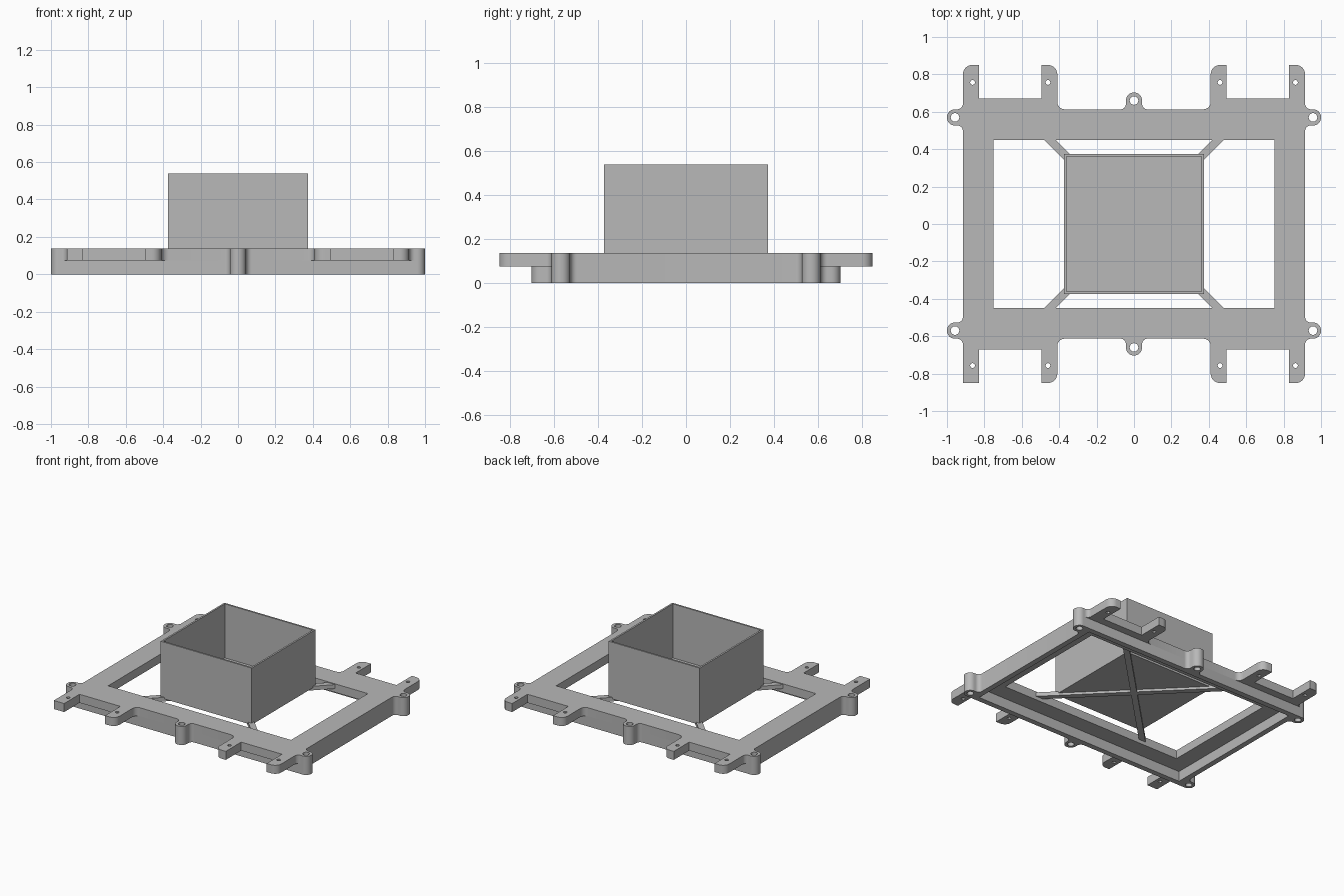
import bpy, bmesh, math
from mathutils import Vector

cube = bpy.data.objects.get("Cube")
if cube:
    bpy.data.objects.remove(cube, do_unlink=True)

grey = bpy.data.materials.new("plain grey")
grey.use_nodes = True
COLOUR = (0.48, 0.48, 0.48, 1)
grey.diffuse_color = COLOUR
grey.node_tree.nodes["Principled BSDF"].inputs["Base Color"].default_value = COLOUR

TOP, STEP = 0.138, 0.075


def rounded(corners, steps=8):
    """Closed outline from (x, y, radius) corners, rounded where radius > 0."""
    pts = []
    for i, (x, y, r) in enumerate(corners):
        p = Vector((x, y))
        if r == 0:
            pts.append(p)
            continue
        a = (Vector(corners[i - 1][:2]) - p).normalized()
        b = (Vector(corners[(i + 1) % len(corners)][:2]) - p).normalized()
        centre = p + (a + b) * r
        for k in range(steps + 1):
            t = k / steps * math.pi / 2
            pts.append(centre - b * r * math.cos(t) - a * r * math.sin(t))
    return pts


def mirrored(quadrant):
    """Mirror one quadrant of corners into a full closed outline."""
    half = quadrant + [(-x, y, r) for x, y, r in reversed(quadrant)]
    return half + [(x, -y, r) for x, y, r in reversed(half)]


def rect(hx, hy):
    return [Vector(p) for p in ((hx, hy), (-hx, hy), (-hx, -hy), (hx, -hy))]


def circle(x, y, r, n=20):
    return [Vector((x + r * math.cos(k * math.tau / n),
                    y + r * math.sin(k * math.tau / n))) for k in range(n)]


def prism(name, loops, z0, z1, angle=0):
    """Extrude an outline, with further loops as holes, from z0 to z1."""
    bm = bmesh.new()
    for pts in loops:
        verts = []
        for p in pts:
            if not verts or (verts[-1].co.xy - p).length > 1e-4:
                verts.append(bm.verts.new((p.x, p.y, z0)))
        if (verts[0].co - verts[-1].co).length < 1e-4:
            bm.verts.remove(verts.pop())
        for i, v in enumerate(verts):
            bm.edges.new((verts[i - 1], v))
    bmesh.ops.triangle_fill(bm, use_beauty=True, edges=bm.edges[:], normal=(0, 0, 1))
    ext = bmesh.ops.extrude_face_region(bm, geom=bm.faces[:], use_keep_orig=True)
    new = [g for g in ext["geom"] if isinstance(g, bmesh.types.BMVert)]
    bmesh.ops.translate(bm, verts=new, vec=(0, 0, z1 - z0))
    bmesh.ops.recalc_face_normals(bm, faces=bm.faces[:])
    mesh = bpy.data.meshes.new(name)
    bm.to_mesh(mesh)
    bm.free()
    mesh.materials.append(grey)
    ob = bpy.data.objects.new(name, mesh)
    ob.rotation_euler.z = angle
    bpy.context.collection.objects.link(ob)
    bpy.ops.object.select_all(action='DESELECT')
    ob.select_set(True)
    bpy.context.view_layer.objects.active = ob
    bpy.ops.object.shade_smooth_by_angle(angle=math.radians(30))
    return ob


# Shared outline pieces: side screw lug and middle screw lug
side_lug = [(0.915, 0.527, 0.03), (1.0, 0.527, 0.042), (1.0, 0.613, 0.042)]
mid_lug = [(0.043, 0.613, 0.03), (0.043, 0.703, 0.042)]
tabs = [(0.915, 0.613, 0.03), (0.915, 0.85, 0.05), (0.83, 0.85, 0),
        (0.83, 0.67, 0), (0.495, 0.67, 0), (0.495, 0.85, 0),
        (0.41, 0.85, 0.05), (0.41, 0.613, 0.04)]

# Screw holes
signs = (-1, 1)
lug_holes = [circle(sx * 0.957, sy * 0.57, 0.023) for sx in signs for sy in signs]
lug_holes += [circle(0, sy * 0.66, 0.023) for sy in signs]
tab_holes = [circle(sx * x, sy * 0.757, 0.013, 12)
             for x in (0.46, 0.863) for sx in signs for sy in signs]

# Top plate with tabs; one front tab has a square corner
outline = [(x, y, 0 if (x, y) == (-0.915, -0.85) else r)
           for x, y, r in mirrored(side_lug + tabs + mid_lug)]
prism("top_plate", [rounded(outline), rect(0.75, 0.45)] + lug_holes + tab_holes, STEP, TOP)

# Lower rim wall, hollow under the plate
prism("lower_rim", [rounded(mirrored(side_lug + mid_lug)), rect(0.875, 0.573)] + lug_holes,
      0, STEP)

# Diagonal struts crossing beneath the box
for name, turn in (("strut_a", 1), ("strut_b", -1)):
    prism(name, [rect(0.67, 0.021)], 0.102, 0.132, turn * math.pi / 4)

# Open-topped box
prism("box_walls", [rect(0.373, 0.373), rect(0.36, 0.36)], 0.12, 0.54)
prism("box_floor", [rect(0.36, 0.36)], 0.12, 0.14)
